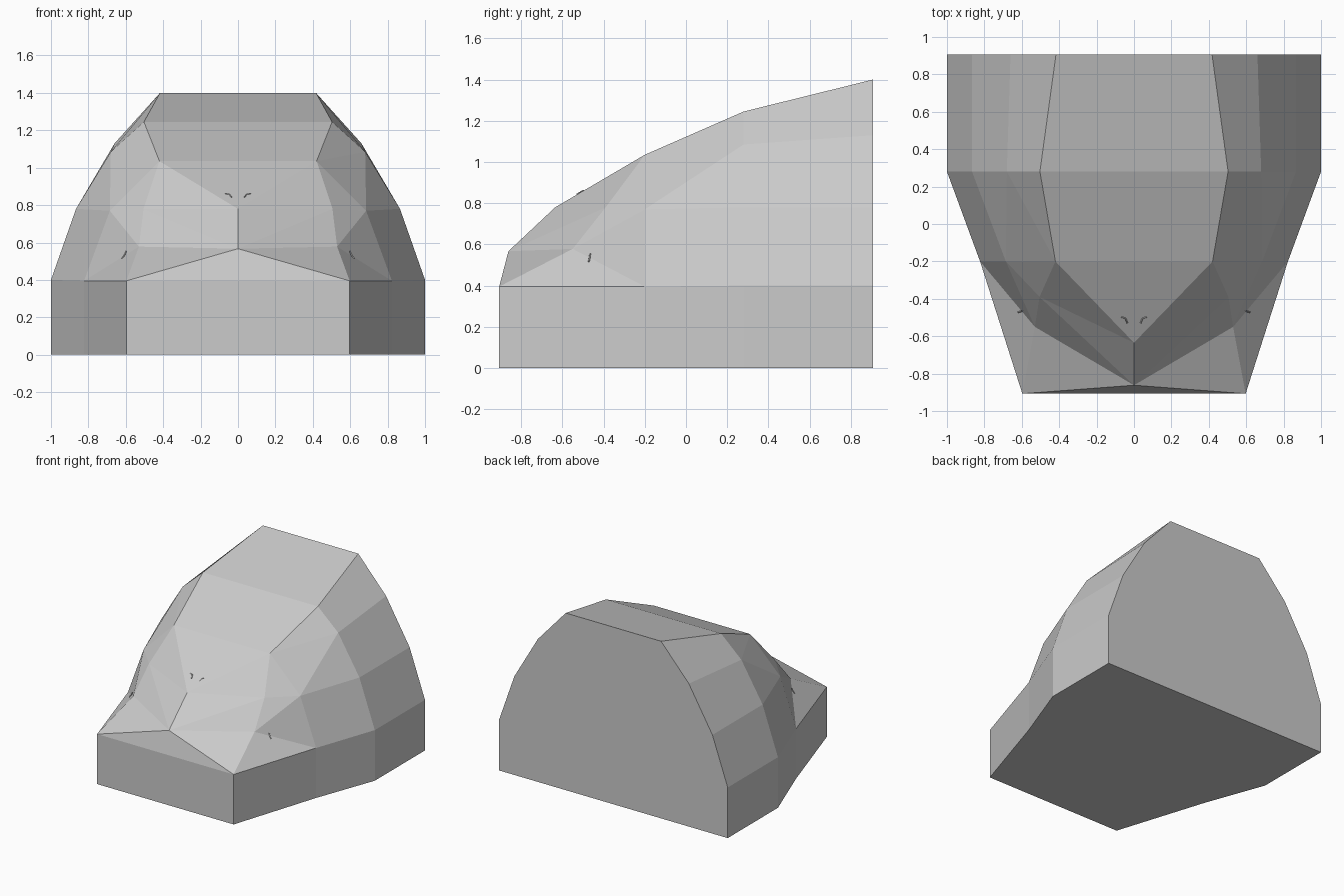
import bpy, bmesh

if "Cube" in bpy.data.objects:
    bpy.data.objects.remove(bpy.data.objects["Cube"])

# Half cross-sections (x, z) from sill to roof edge: back, middle, brow
sections = {
    'b': (0.907, [(1, 0), (1, 0.4), (0.866, 0.78), (0.66, 1.13), (0.417, 1.4)]),
    'm': (0.28, [(1, 0), (1, 0.4), (0.866, 0.78), (0.68, 1.085), (0.503, 1.245)]),
    'a': (-0.2, [(0.823, 0), (0.823, 0.395), (0.685, 0.77), (0.42, 1.035)]),
}
pts = {k + str(i): (x, y, z) for k, (y, prof) in sections.items() for i, (x, z) in enumerate(prof)}
# Nose: lower corners, cheek, temple and centre ridge
pts.update({
    'c0': (0.597, -0.907, 0), 'c1': (0.597, -0.907, 0.395),
    'd': (0.53, -0.55, 0.578), 'e': (0.505, -0.39, 0.78),
    'p': (0, -0.635, 0.78), 'q': (0, -0.862, 0.567),
})

bm = bmesh.new()
V = {}
for k, (x, y, z) in pts.items():
    V[k, 1] = bm.verts.new((x, y, z))
    V[k, -1] = V[k, 1] if x == 0 else bm.verts.new((-x, y, z))

# Side faces, made on both sides
side = ['m%d b%d b%d m%d' % (i, i, i + 1, i + 1) for i in range(4)]
side += ['a0 m0 m1 a1', 'a1 m1 m2 a2', 'a2 m2 m3', 'a2 m3 a3', 'a3 m3 m4',
         'c0 a0 a1 c1', 'c1 a1 d', 'd a1 a2', 'd a2 e', 'e a2 a3',
         'a3 p e', 'p q e', 'e q d', 'd q c1']
for s in (1, -1):
    for f in side:
        bm.faces.new([V[k, s] for k in f.split()])


def across(names, tip=None):
    """Face spanning both sides, with an optional centre point."""
    names = names.split()
    loop = [V[k, 1] for k in names]
    if tip:
        loop.append(V[tip, 1])
    bm.faces.new(loop + [V[k, -1] for k in reversed(names)])


across('m4 b4')                 # rear roof
across('a3 m4')                 # front roof
across('a3', 'p')               # forehead
across('c1', 'q')               # nose slope
across('c0 c1')                 # front wall
across('b0 b1 b2 b3 b4')        # back wall
across('c0 a0 m0 b0')           # underside
bmesh.ops.recalc_face_normals(bm, faces=bm.faces)
me = bpy.data.meshes.new('head_shell')
bm.to_mesh(me)
bm.free()
bpy.context.collection.objects.link(bpy.data.objects.new('head_shell', me))


# Thin surface creases
def crease(name, path, r=0.004):
    cu = bpy.data.curves.new(name, 'CURVE')
    cu.dimensions = '3D'
    cu.bevel_depth = r
    cu.bevel_resolution = 0
    cu.use_fill_caps = True
    sp = cu.splines.new('POLY')
    sp.points.add(len(path) - 1)
    for p, co in zip(sp.points, path):
        p.co = (*co, 1)
    bpy.context.collection.objects.link(bpy.data.objects.new(name, cu))


for s, n in ((1, 'right'), (-1, 'left')):
    crease('brow_mark_' + n, [(s * 0.035, -0.53, 0.842), (s * 0.045, -0.505, 0.857),
                              (s * 0.068, -0.497, 0.861)])
    crease('cheek_mark_' + n, [(s * 0.598, -0.465, 0.555), (s * 0.606, -0.468, 0.535),
                               (s * 0.62, -0.472, 0.515)])
